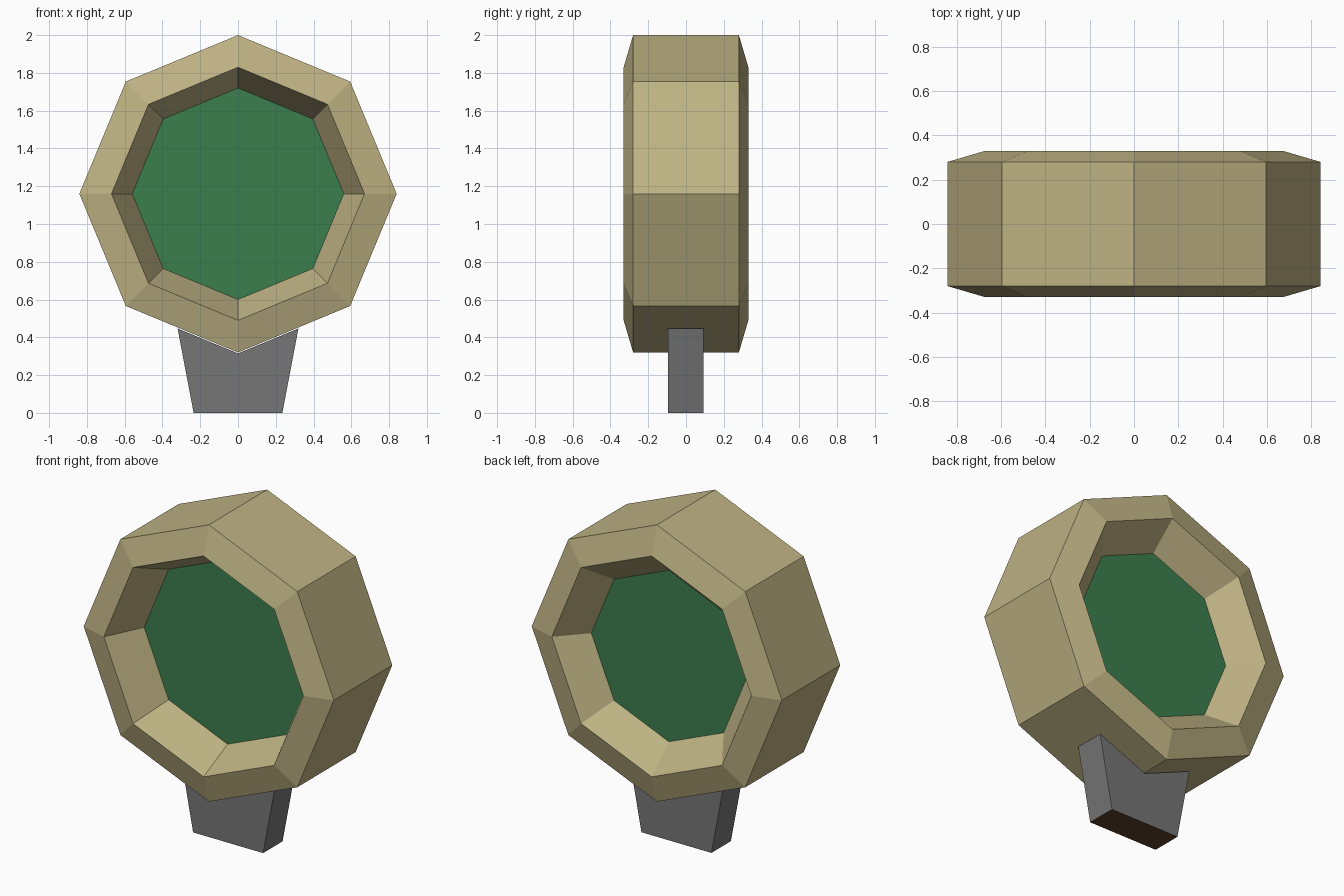
import bpy
from math import cos, sin, pi

if "Cube" in bpy.data.objects:
    bpy.data.objects.remove(bpy.data.objects["Cube"])

SIDES = 8
CENTRE_Z = 1.16


def material(name, rgb):
    m = bpy.data.materials.new(name)
    m.diffuse_color = (*rgb, 1)
    m.use_nodes = True
    m.node_tree.nodes["Principled BSDF"].inputs["Base Color"].default_value = m.diffuse_color
    return m


def add_object(name, verts, faces, *mats):
    me = bpy.data.meshes.new(name)
    me.from_pydata(verts, [], faces)
    me.update()
    for m in mats:
        me.materials.append(m)
    ob = bpy.data.objects.new(name, me)
    bpy.context.collection.objects.link(ob)
    return ob


def lathe(name, profile, mat, caps=False):
    """Sweep (radius, y) points, front to back, round the y axis."""
    verts = [(r * cos(2 * pi * k / SIDES), y, CENTRE_Z + r * sin(2 * pi * k / SIDES))
             for r, y in profile for k in range(SIDES)]
    faces = []
    for i in range(len(profile) - 1):
        for k in range(SIDES):
            a, b = i * SIDES, (i + 1) * SIDES
            n = (k + 1) % SIDES
            faces.append((a + k, b + k, b + n, a + n))
    if caps:
        last = (len(profile) - 1) * SIDES
        faces.append(tuple(range(SIDES)))
        faces.append(tuple(reversed(range(last, last + SIDES))))
    return add_object(name, verts, faces, mat)


def prism(name, outline, y0, y1, *mats):
    """Extrude an (x, z) outline from y0 to y1."""
    n = len(outline)
    verts = [(x, y, z) for y in (y0, y1) for x, z in outline]
    faces = [tuple(range(n)), tuple(reversed(range(n, 2 * n)))]
    faces += [(k, n + k, n + (k + 1) % n, (k + 1) % n) for k in range(n)]
    return add_object(name, verts, faces, *mats)


tan = material("tan", (0.52, 0.45, 0.23))
green = material("green", (0.045, 0.21, 0.075))
grey = material("grey", (0.18, 0.18, 0.18))
brown = material("brown", (0.11, 0.05, 0.022))

# Octagonal frame with bevelled rims and recesses on both sides
FRONT, BACK = (0.56, -0.10), (0.52, 0.165)
lathe("frame", [FRONT, (0.67, -0.33), (0.84, -0.28),
                (0.84, 0.28), (0.67, 0.33), BACK], tan)

# Green panel filling the middle
lathe("panel", [FRONT, BACK], green, caps=True)

# Tapered stand, notched to cradle the frame, with a brown underside
stand = prism("stand", [(-0.235, 0), (0.235, 0), (0.32, 0.447),
                        (0, 0.315), (-0.32, 0.447)], -0.095, 0.092, grey, brown)
stand.data.polygons[2].material_index = 1
